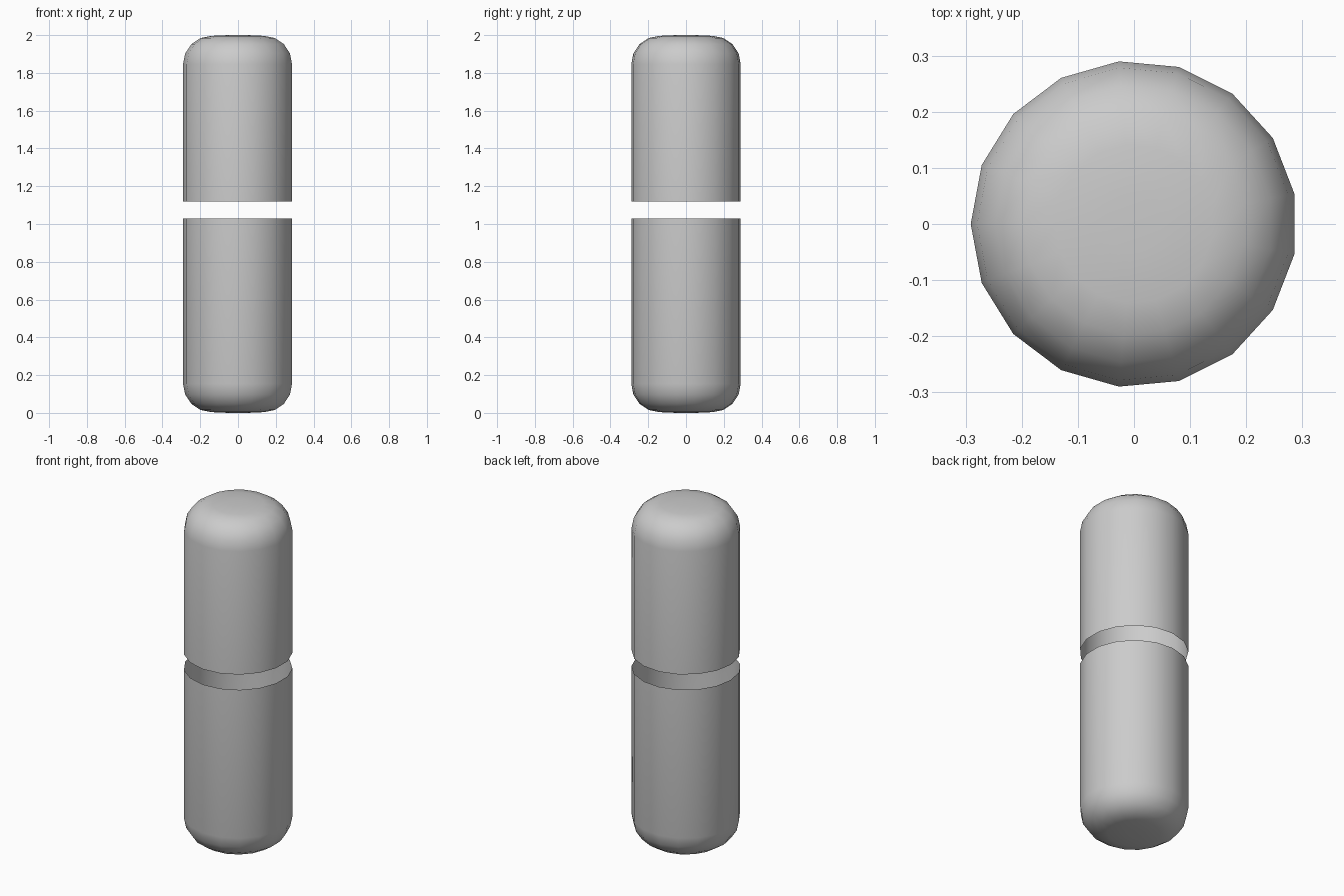
import bpy, bmesh, math

if "Cube" in bpy.data.objects:
    bpy.data.objects.remove(bpy.data.objects["Cube"])

SIDES = 17
RADIUS = 0.291

grey = bpy.data.materials.new("shell_grey")
grey.diffuse_color = (0.6, 0.6, 0.6, 1)
grey.use_nodes = True
grey.node_tree.nodes["Principled BSDF"].inputs["Base Color"].default_value = grey.diffuse_color


def rounded_profile(length, fillet=0.15, steps=4):
    """(radius, depth from the domed end) pairs, ending at the open rim."""
    pts = [(0.05, 0.0)]
    for i in range(steps + 1):
        a = math.pi / 2 * i / steps
        pts.append((RADIUS - fillet + fillet * math.sin(a),
                    0.004 + fillet * (1 - math.cos(a))))
    pts.append((RADIUS, length))
    return pts


def shell(name, end_z, direction, length):
    """Open-ended tube with one domed end, spun from the profile."""
    bm = bmesh.new()
    rings = []
    for r, d in rounded_profile(length):
        ring = []
        for i in range(SIDES):
            a = math.pi + 2 * math.pi * i / SIDES
            ring.append(bm.verts.new((r * math.cos(a), r * math.sin(a),
                                      end_z + direction * d)))
        rings.append(ring)
    bm.faces.new(rings[0])
    for a, b in zip(rings, rings[1:]):
        for i in range(SIDES):
            j = (i + 1) % SIDES
            bm.faces.new((a[i], a[j], b[j], b[i]))
    # Faces point outward on both halves
    bmesh.ops.recalc_face_normals(bm, faces=bm.faces)
    bm.faces.ensure_lookup_table()
    if bm.faces[0].normal.z * direction > 0:
        bmesh.ops.reverse_faces(bm, faces=bm.faces)
    mesh = bpy.data.meshes.new(name)
    bm.to_mesh(mesh)
    bm.free()
    mesh.materials.append(grey)
    obj = bpy.data.objects.new(name, mesh)
    bpy.context.collection.objects.link(obj)
    bpy.ops.object.select_all(action='DESELECT')
    obj.select_set(True)
    bpy.context.view_layer.objects.active = obj
    bpy.ops.object.shade_smooth_by_angle(angle=math.radians(40))
    return obj


# Two capsule halves separated by a narrow gap
shell("upper_half", 2.0, -1, 0.88)
shell("lower_half", 0.0, 1, 1.03)
